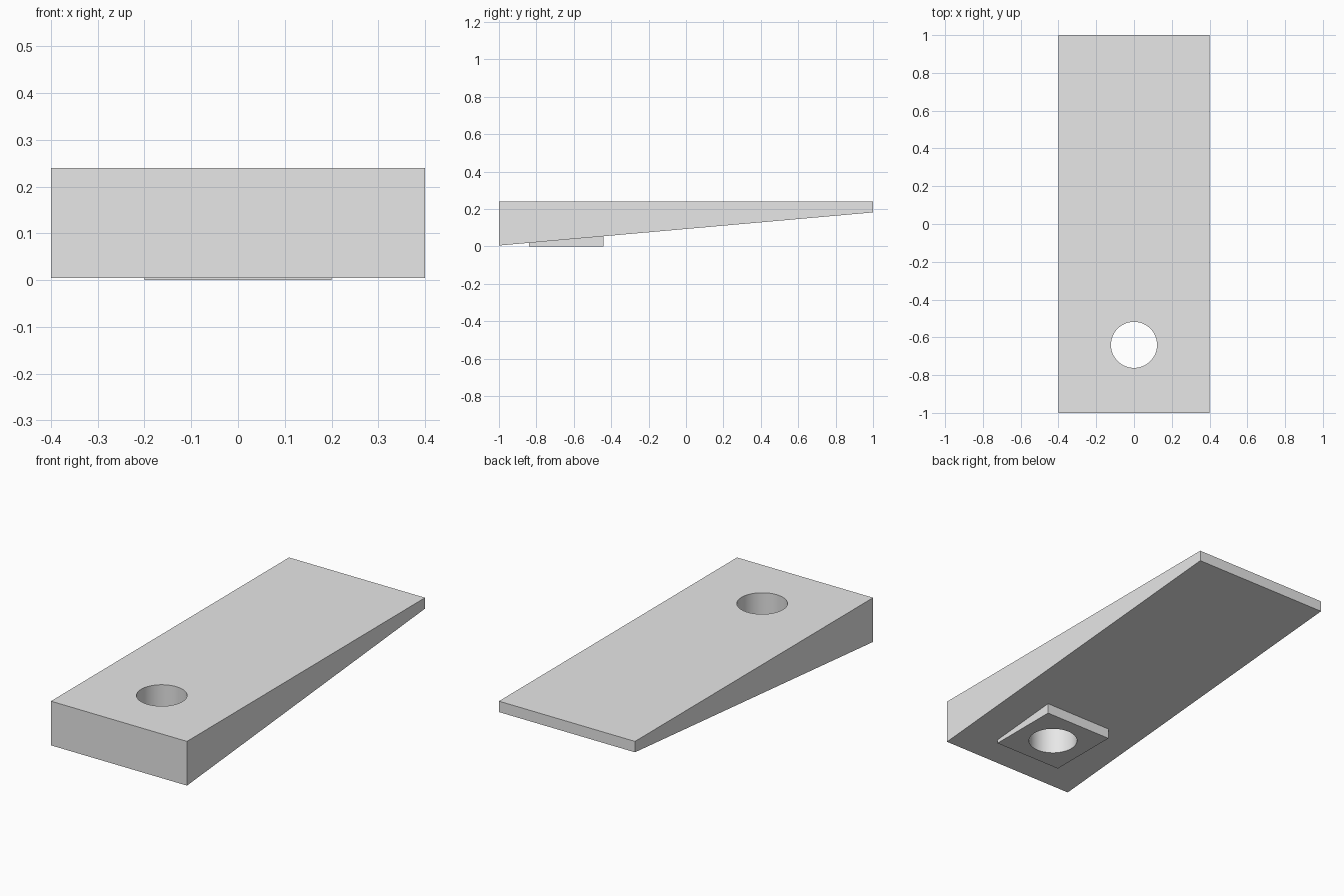
import bpy
import bmesh

cube = bpy.data.objects.get("Cube")
if cube:
    bpy.data.objects.remove(cube)

grey = bpy.data.materials.new("light grey")
grey.use_nodes = True
grey.diffuse_color = (0.8, 0.8, 0.8, 1)
grey.node_tree.nodes["Principled BSDF"].inputs["Base Color"].default_value = (0.8, 0.8, 0.8, 1)


def extruded(name, profile, half_width):
    """Extrude a (y, z) side profile symmetrically along x."""
    bm = bmesh.new()
    face = bm.faces.new([bm.verts.new((-half_width, y, z)) for y, z in profile])
    ext = bmesh.ops.extrude_face_region(bm, geom=[face])
    moved = [v for v in ext["geom"] if isinstance(v, bmesh.types.BMVert)]
    bmesh.ops.translate(bm, vec=(2 * half_width, 0, 0), verts=moved)
    bmesh.ops.recalc_face_normals(bm, faces=bm.faces)
    mesh = bpy.data.meshes.new(name)
    bm.to_mesh(mesh)
    bm.free()
    mesh.materials.append(grey)
    obj = bpy.data.objects.new(name, mesh)
    bpy.context.collection.objects.link(obj)
    return obj


def boolean(target, tool, operation):
    mod = target.modifiers.new(operation.title(), "BOOLEAN")
    mod.operation, mod.object, mod.solver = operation, tool, "EXACT"
    bpy.context.view_layer.objects.active = target
    bpy.ops.object.modifier_apply(modifier=mod.name)
    bpy.data.objects.remove(tool)


# Tapered plate: flat top, sloping underside
plate = extruded("tapered_plate", [(-1, 0.005), (1, 0.182), (1, 0.24), (-1, 0.24)], 0.4)

# Square locating pad under the thick end
pad = extruded("locating_pad", [(-0.84, 0), (-0.44, 0), (-0.44, 0.12), (-0.84, 0.12)], 0.2)
boolean(plate, pad, "UNION")

# Round hole through plate and pad
bpy.ops.mesh.primitive_cylinder_add(vertices=64, radius=0.122, depth=1, location=(0, -0.64, 0.1))
hole = bpy.context.object
hole.name = "hole_cutter"
hole.hide_render = True
hole.data.materials.append(grey)
boolean(plate, hole, "DIFFERENCE")

# Smooth hole wall, sharp edges elsewhere
bpy.ops.object.select_all(action="DESELECT")
plate.select_set(True)
bpy.context.view_layer.objects.active = plate
bpy.ops.object.shade_smooth_by_angle()
